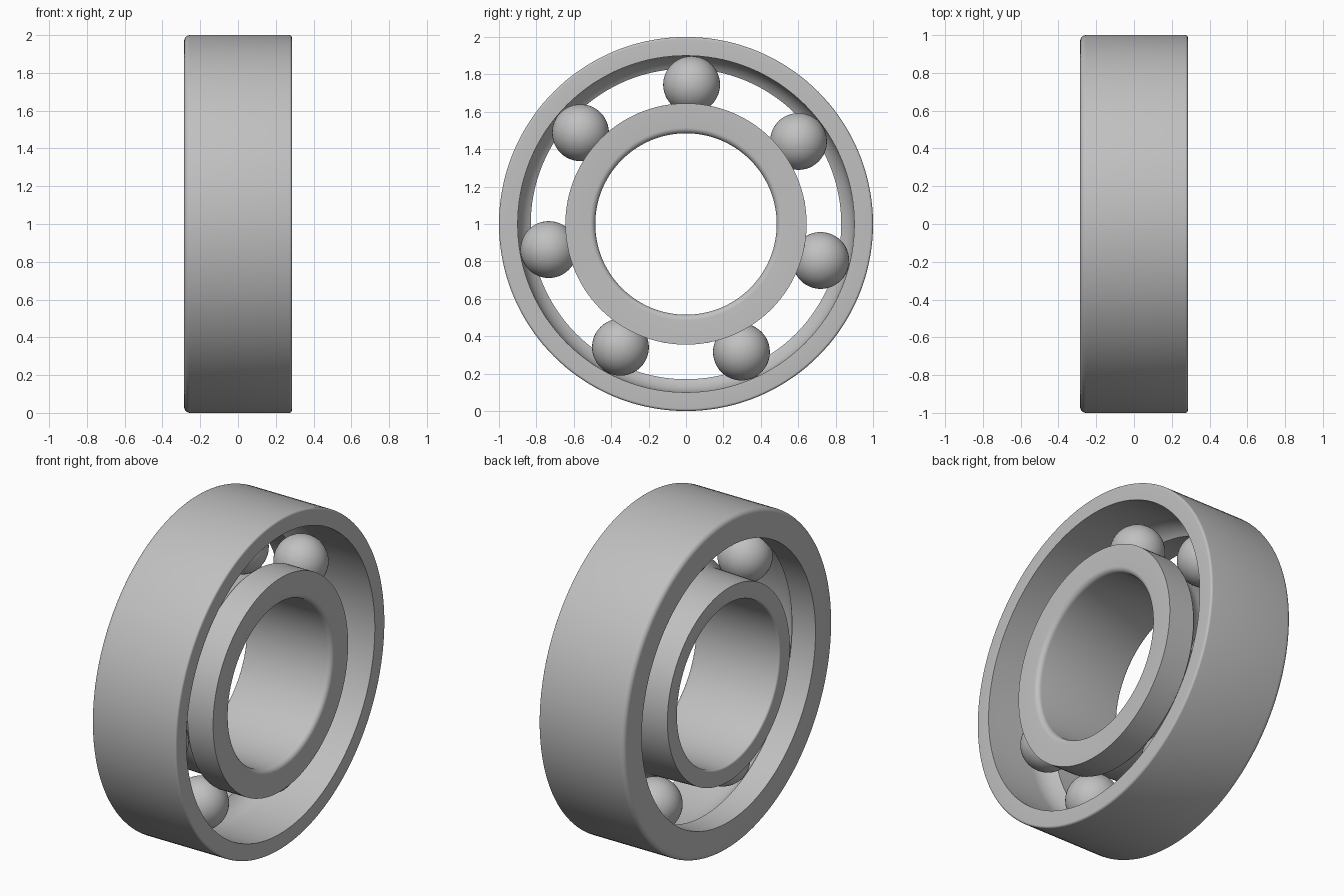
import bpy, bmesh, math
from mathutils import Vector

cube = bpy.data.objects.get("Cube")
if cube:
    bpy.data.objects.remove(cube, do_unlink=True)

HALF = 0.285        # half the bearing width
PITCH = 0.746       # radius of the circle through the ball centres
BALL = 0.152        # ball radius
GROOVE = 0.153      # raceway groove radius
BIG, SMALL = 0.03, 0.013   # corner fillets

steel = bpy.data.materials.new("steel_grey")
steel.use_nodes = True
colour = (0.53, 0.53, 0.53, 1)
steel.diffuse_color = colour
steel.node_tree.nodes["Principled BSDF"].inputs["Base Color"].default_value = colour


def arc(x, r, radius, start, end, steps):
    """Points (x, radius) along an arc, angles in degrees."""
    angles = [math.radians(start + (end - start) * i / steps) for i in range(steps + 1)]
    return [(x + radius * math.cos(a), r + radius * math.sin(a)) for a in angles]


def finish(bm, name):
    bmesh.ops.recalc_face_normals(bm, faces=bm.faces)
    mesh = bpy.data.meshes.new(name)
    bm.to_mesh(mesh)
    bm.free()
    mesh.materials.append(steel)
    obj = bpy.data.objects.new(name, mesh)
    bpy.context.collection.objects.link(obj)
    bpy.ops.object.select_all(action="DESELECT")
    obj.select_set(True)
    bpy.context.view_layer.objects.active = obj
    bpy.ops.object.shade_smooth_by_angle(angle=math.radians(30))
    return obj


def lathe(name, profile, steps=144):
    """Revolve a closed (x, radius) profile around the x axis."""
    bm = bmesh.new()
    verts = [bm.verts.new((x, 0, r)) for x, r in profile]
    edges = [bm.edges.new((v, verts[i - 1])) for i, v in enumerate(verts)]
    bmesh.ops.spin(bm, geom=verts + edges, cent=(0, 0, 0), axis=(1, 0, 0),
                   angle=math.tau, steps=steps)
    bmesh.ops.remove_doubles(bm, verts=bm.verts, dist=0.0001)
    obj = finish(bm, name)
    obj.location.z = 1
    return obj


# Outer ring: high shoulder on the -x side, open on the +x side
lathe("outer_ring",
      arc(-HALF + BIG, 1 - BIG, BIG, 180, 90, 6)
      + arc(HALF - SMALL, 1 - SMALL, SMALL, 90, 0, 6)
      + [(HALF, 0.90)]
      + arc(0, PITCH, GROOVE, 90, 146.7, 12)
      + [(-HALF, 0.83)])

# Inner ring: high shoulder on the +x side, low on the -x side
BORE = 0.485
lathe("inner_ring",
      [(-HALF, 0.585)]
      + arc(0, PITCH, GROOVE, -90, -41.3, 12)
      + [(HALF, 0.645)]
      + arc(HALF - BIG, BORE + BIG, BIG, 0, -90, 6)
      + arc(-HALF + SMALL, BORE + SMALL, SMALL, -90, -180, 6))

# Seven balls evenly spaced in the raceway
for i in range(7):
    a = math.radians(87.7) + math.tau * i / 7
    bm = bmesh.new()
    bmesh.ops.create_uvsphere(bm, u_segments=48, v_segments=24, radius=BALL)
    ball = finish(bm, f"ball_{i + 1}")
    ball.location = Vector((0, PITCH * math.cos(a), 1 + PITCH * math.sin(a)))
